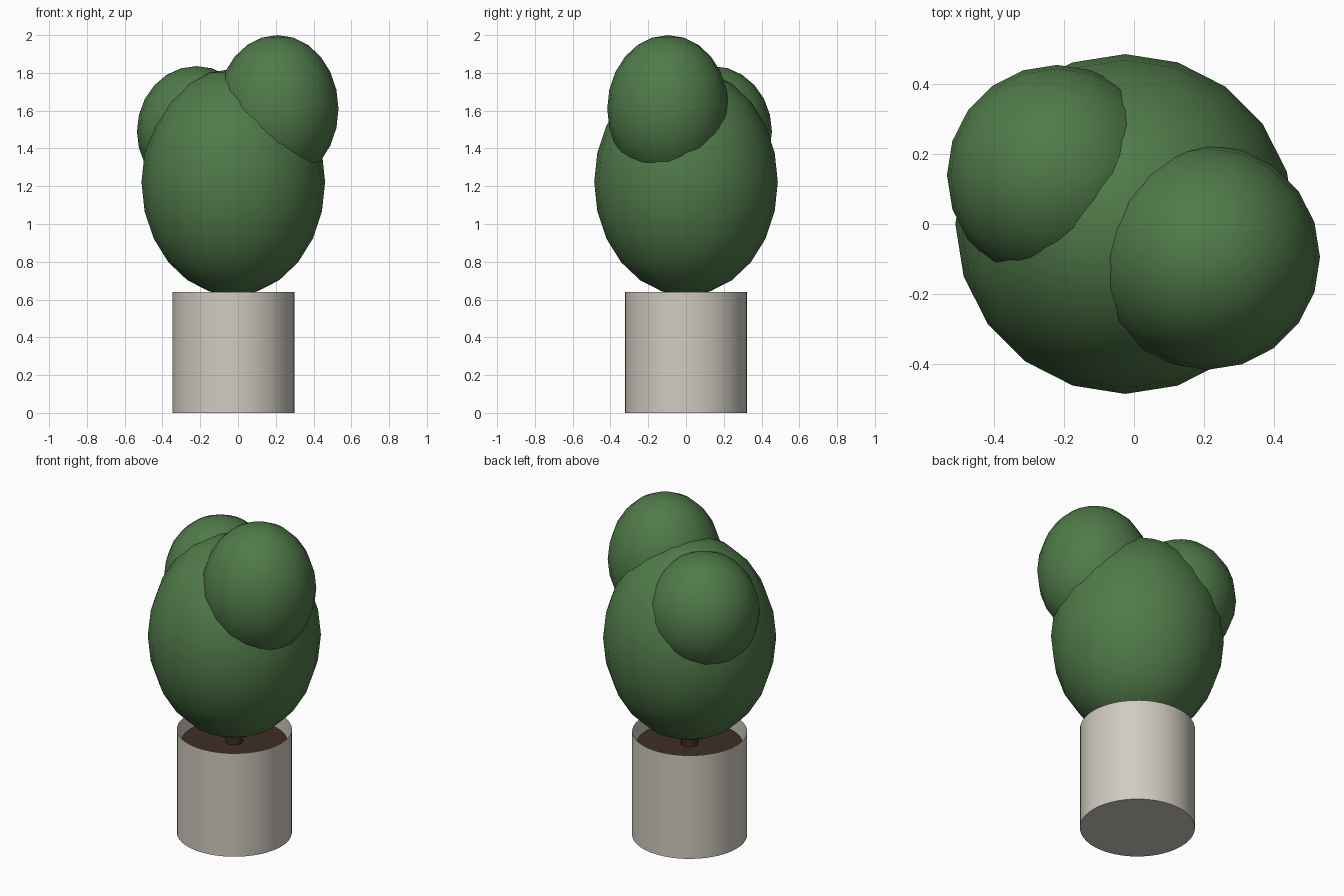
import bpy
import math

default = bpy.data.objects.get("Cube")
if default:
    bpy.data.objects.remove(default, do_unlink=True)


def material(name, rgb):
    mat = bpy.data.materials.new(name)
    mat.use_nodes = True
    color = (*rgb, 1)
    mat.diffuse_color = color
    bsdf = next(n for n in mat.node_tree.nodes if n.type == 'BSDF_PRINCIPLED')
    bsdf.inputs["Base Color"].default_value = color
    bsdf.inputs["Roughness"].default_value = 0.8
    return mat


def finish(name, mat):
    obj = bpy.context.object
    obj.name = obj.data.name = name
    obj.data.materials.append(mat)
    bpy.ops.object.shade_smooth_by_angle(angle=math.radians(40))
    return obj


def cylinder(name, mat, radius, bottom, top, sides):
    bpy.ops.mesh.primitive_cylinder_add(
        vertices=sides, radius=radius, depth=top - bottom,
        location=(AXIS_X, 0, (top + bottom) / 2))
    return finish(name, mat)


def leaf_clump(name, center, radius, height):
    bpy.ops.mesh.primitive_uv_sphere_add(
        segments=20, ring_count=12, radius=1, location=center)
    bpy.context.object.scale = (radius, radius, height)
    bpy.ops.object.transform_apply(location=False, rotation=False, scale=True)
    return finish(name, GREEN)


AXIS_X = -0.025
GREEN = material("leaf_green", (0.08, 0.195, 0.067))
STONE = material("pale_stone", (0.64, 0.60, 0.53))
SOIL = material("dark_soil", (0.047, 0.027, 0.018))

# Pot: a thin shell, closed at the bottom and open at the top
RIM = 0.64
pot = cylinder("pot", STONE, 0.323, 0, RIM, 48)
mesh = pot.data
import bmesh
bm = bmesh.new()
bm.from_mesh(mesh)
lid = [f for f in bm.faces if f.normal.z > 0.9]
bmesh.ops.delete(bm, geom=lid, context='FACES_ONLY')
bm.to_mesh(mesh)
bm.free()

# Soil recessed below the rim, with a short hidden stem
cylinder("soil", SOIL, 0.298, 0.53, 0.565, 48)
cylinder("stem", SOIL, 0.05, 0.55, 0.66, 12)

# Foliage: one tall body and two smaller clumps
leaf_clump("main_foliage", (AXIS_X, 0, 1.222), 0.486, 0.6)
leaf_clump("front_left_foliage", (0.21, -0.095, 1.61), 0.322, 0.39)
leaf_clump("back_right_foliage", (-0.22, 0.14, 1.49), 0.315, 0.346)
